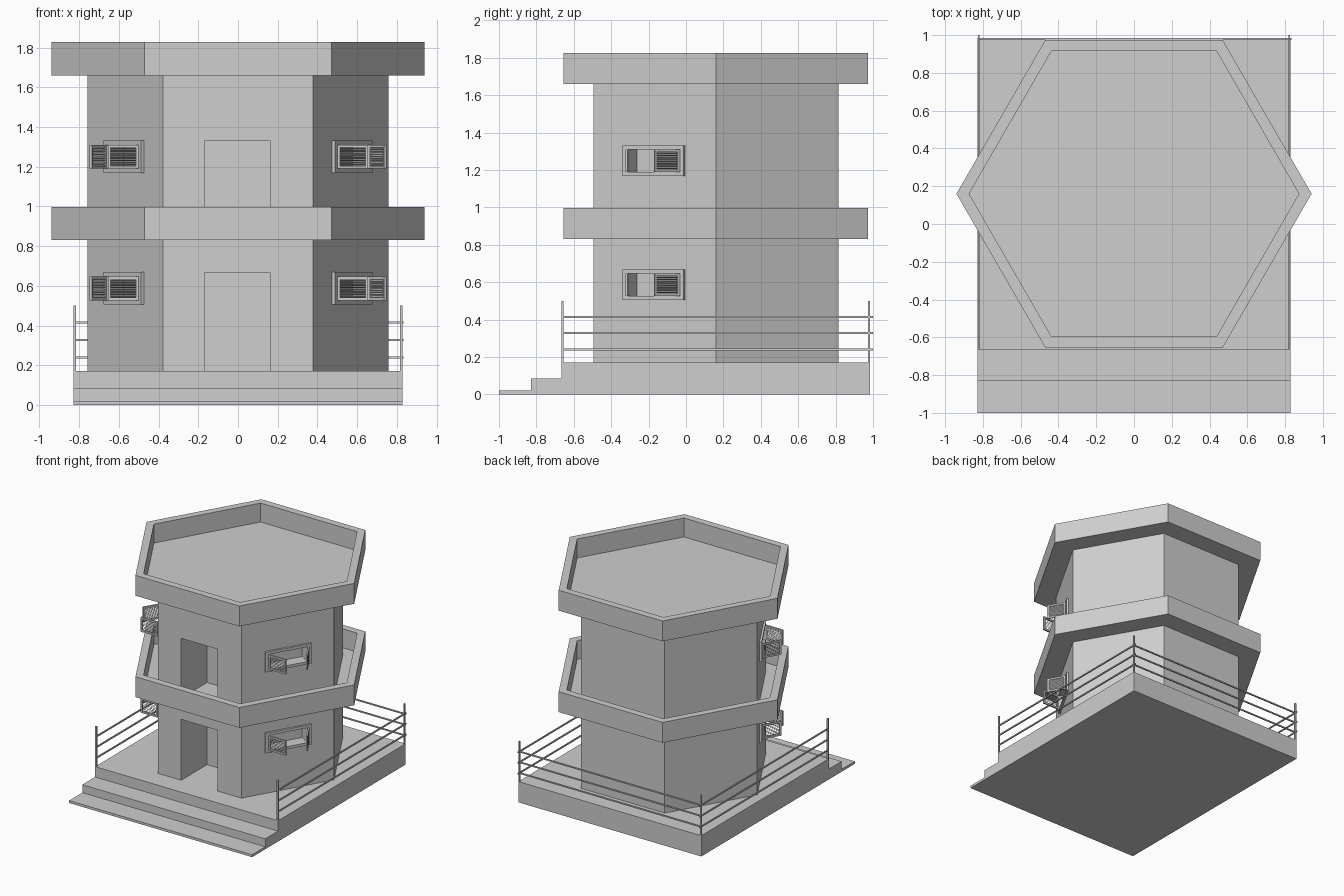
import bpy, bmesh
from math import radians, cos, sin
from mathutils import Matrix, Vector

if "Cube" in bpy.data.objects:
    bpy.data.objects.remove(bpy.data.objects["Cube"])

concrete = bpy.data.materials.new("light_grey_concrete")
concrete.use_nodes = True
GREY = (0.62, 0.62, 0.62, 1)
concrete.diffuse_color = GREY
concrete.node_tree.nodes["Principled BSDF"].inputs["Base Color"].default_value = GREY

CENTRE_Y = 0.16
STOREY = 0.663
WALL_R = 0.757


def finish(name, bm):
    bmesh.ops.recalc_face_normals(bm, faces=bm.faces[:])
    mesh = bpy.data.meshes.new(name)
    bm.to_mesh(mesh)
    bm.free()
    mesh.materials.append(concrete)
    obj = bpy.data.objects.new(name, mesh)
    bpy.context.scene.collection.objects.link(obj)
    return obj


def add_box(bm, low, high, matrix=Matrix()):
    """Box between two corners, placed by a matrix."""
    low, high = Vector(low), Vector(high)
    size = Matrix.Diagonal((*(high - low), 1))
    bmesh.ops.create_cube(bm, size=1, matrix=matrix @ Matrix.Translation((low + high) / 2) @ size)


def hexagon_lathe(name, profile):
    """Six-sided body through (radius, height) points, capped at both ends."""
    bm = bmesh.new()
    rings = []
    for r, z in profile:
        rings.append([bm.verts.new((r * cos(radians(60 * i)), CENTRE_Y + r * sin(radians(60 * i)), z))
                      for i in range(6)])
    for a, b in zip(rings, rings[1:]):
        for i in range(6):
            j = (i + 1) % 6
            bm.faces.new((a[i], a[j], b[j], b[i]))
    bm.faces.new(rings[0])
    bm.faces.new(rings[-1])
    return finish(name, bm)


def face_matrix(side, z):
    """Local axes along the wall, out of the wall and up, on a slanted front wall."""
    out = Vector((cos(radians(30)), -sin(radians(30)), 0))
    along = Vector((0.5, cos(radians(30)), 0))
    m = Matrix((along, out, (0, 0, 1))).transposed().to_4x4()
    m.translation = out * WALL_R * cos(radians(30)) + Vector((0, CENTRE_Y, z))
    return Matrix.Diagonal((side, 1, 1, 1)) @ m


# Base with two front steps, as a side profile extruded across
bm = bmesh.new()
steps = [(-1, 0), (-1, 0.02), (-0.83, 0.02), (-0.83, 0.085), (-0.665, 0.085),
         (-0.665, 0.17), (0.985, 0.17), (0.985, 0)]
side_face = bm.faces.new([bm.verts.new((-0.828, y, z)) for y, z in steps])
extruded = bmesh.ops.extrude_face_region(bm, geom=[side_face])["geom"]
bmesh.ops.translate(bm, vec=(1.656, 0, 0),
                    verts=[v for v in extruded if isinstance(v, bmesh.types.BMVert)])
finish("stepped_base", bm)

# Tower walls with door and window recesses cut in
walls = hexagon_lathe("tower_walls", [(WALL_R, 0.17), (WALL_R, 1.665)])
window_places = [(side, 0.587 + STOREY * level) for side in (-1, 1) for level in (0, 1)]
bm = bmesh.new()
add_box(bm, (-0.168, -0.7, 0.1), (0.162, -0.16, 0.668))
add_box(bm, (-0.168, -0.7, 0.835), (0.162, -0.16, 1.331))
for side, z in window_places:
    add_box(bm, (-0.155, -0.08, -0.06), (0.155, 0.05, 0.06), face_matrix(side, z))
cutter = finish("recess_cutter", bm)
cutter.hide_render = True
cut = walls.modifiers.new("recesses", "BOOLEAN")
cut.operation = "DIFFERENCE"
cut.solver = "EXACT"
cut.object = cutter
bpy.context.view_layer.objects.active = walls
bpy.ops.object.modifier_apply(modifier=cut.name)
bpy.data.objects.remove(cutter)

# Balcony and roof, each a tray with a raised rim
for name, z in (("balcony", 0.83), ("roof", 1.66)):
    hexagon_lathe(name, [(0.94, z), (0.94, z + 0.167), (0.873, z + 0.167), (0.873, z + 0.012)])


def shutter(bm, m):
    """Louvred leaf running from its hinge along local x."""
    w, h, t, rim = 0.155, 0.06, 0.006, 0.014
    add_box(bm, (0, -t, -h), (rim, t, h), m)
    add_box(bm, (w - rim, -t, -h), (w, t, h), m)
    add_box(bm, (rim, -t, -h), (w - rim, t, rim - h), m)
    add_box(bm, (rim, -t, h - rim), (w - rim, t, h), m)
    for i in range(8):
        tilt = m @ Matrix.Translation((0, 0, (i - 3.5) * 0.0115)) @ Matrix.Rotation(radians(35), 4, "X")
        add_box(bm, (rim, -t, -0.0015), (w - rim, t, 0.0015), tilt)


# Window frames and open shutters on both slanted front walls
for side, z in window_places:
    label = ("right" if side < 0 else "left") + ("_lower" if z < 1 else "_upper")
    m = face_matrix(side, z)
    bm = bmesh.new()
    for s in (-1, 1):
        a, b = sorted((s * 0.155, s * 0.188))
        add_box(bm, (a, -0.01, -0.082), (b, 0.017, 0.082), m)
        a, b = sorted((s * 0.06, s * 0.082))
        add_box(bm, (-0.155, -0.01, a), (0.155, 0.017, b), m)
    finish(label + "_window_frame", bm)
    bm = bmesh.new()
    for s in (-1, 1):
        hinge = Matrix.Translation((s * 0.163, 0.017, 0)) @ Matrix.Diagonal((-s, 1, 1, 1))
        shutter(bm, m @ hinge @ Matrix.Rotation(radians(60), 4, "Z"))
    finish(label + "_shutters", bm)

# Railing on the two sides and the back
bm = bmesh.new()
X, FRONT, BACK, T = 0.822, -0.66, 0.979, 0.006
for x in (-X, X):
    for y in (FRONT, BACK):
        add_box(bm, (x - T, y - T, 0.16), (x + T, y + T, 0.5))
finish("railing_posts", bm)
bm = bmesh.new()
t = 0.005
for z in (0.24, 0.328, 0.415):
    for x in (-X, X):
        add_box(bm, (x - t, FRONT, z - t), (x + t, 1, z + t))
    add_box(bm, (-X, BACK - t, z - t), (X + 0.012, BACK + t, z + t))
finish("railing_bars", bm)
